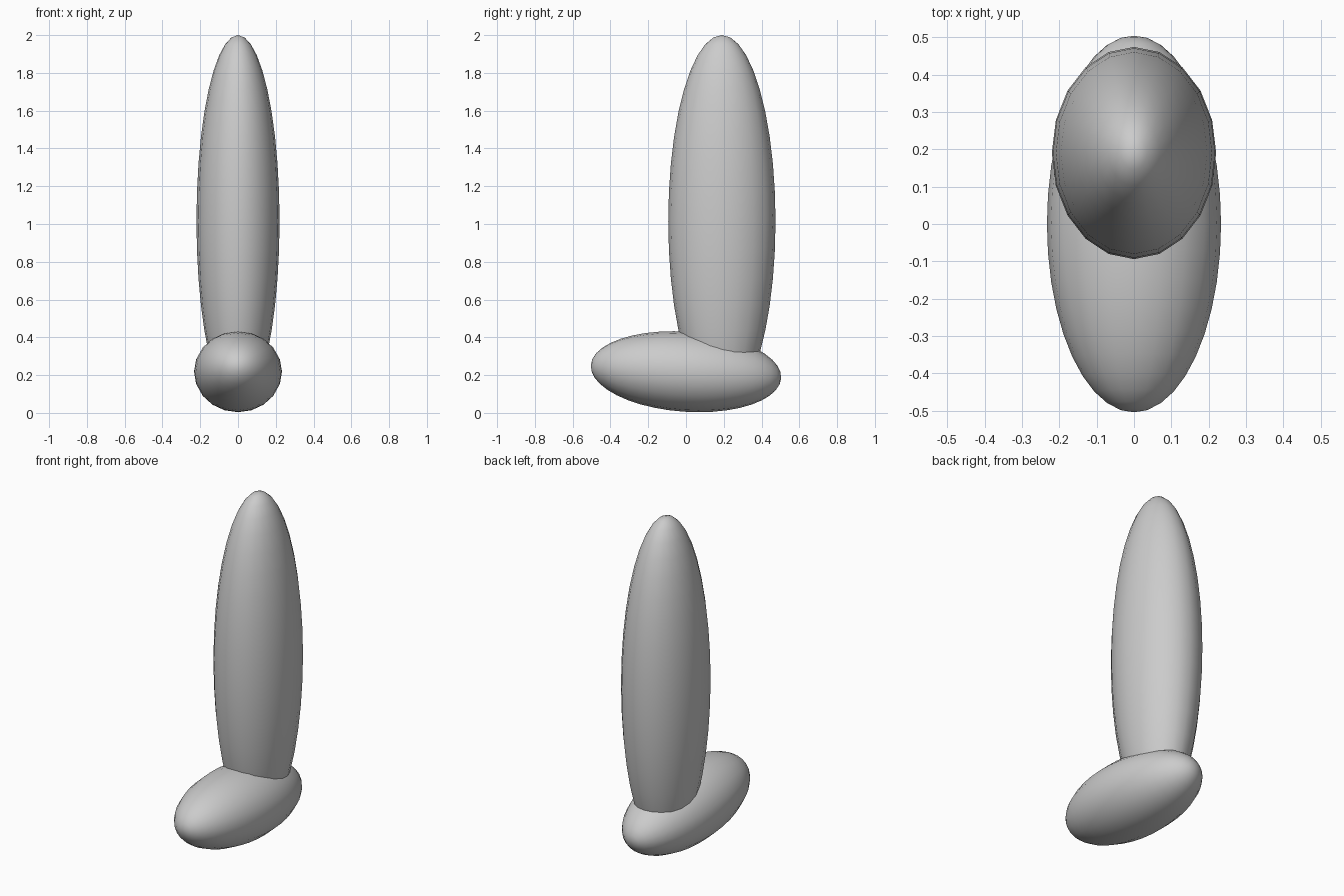
import bpy
import math

cube = bpy.data.objects.get("Cube")
if cube:
    bpy.data.objects.remove(cube, do_unlink=True)

grey = bpy.data.materials.new("plain grey")
grey.use_nodes = True
grey.diffuse_color = (0.6, 0.6, 0.6, 1)
grey.node_tree.nodes["Principled BSDF"].inputs["Base Color"].default_value = (0.6, 0.6, 0.6, 1)


def ellipsoid(name, centre, radii, tilt=0.0):
    """Smooth stretched sphere with its poles along the local z axis."""
    bpy.ops.mesh.primitive_uv_sphere_add(
        segments=20, ring_count=20, radius=1, location=centre, rotation=(tilt, 0, 0))
    part = bpy.context.object
    part.name = name
    part.scale = radii
    part.data.materials.append(grey)
    bpy.ops.object.transform_apply(location=False, rotation=True, scale=True)
    bpy.ops.object.shade_smooth()
    return part


# Upright leg, its lower end sunk into the foot
ellipsoid("leg", (0, 0.19, 1.015), (0.22, 0.284, 0.985))

# Foot lying front to back, toe slightly raised
ellipsoid("foot", (0, 0, 0.218), (0.233, 0.212, 0.505), math.radians(90 - 4))
